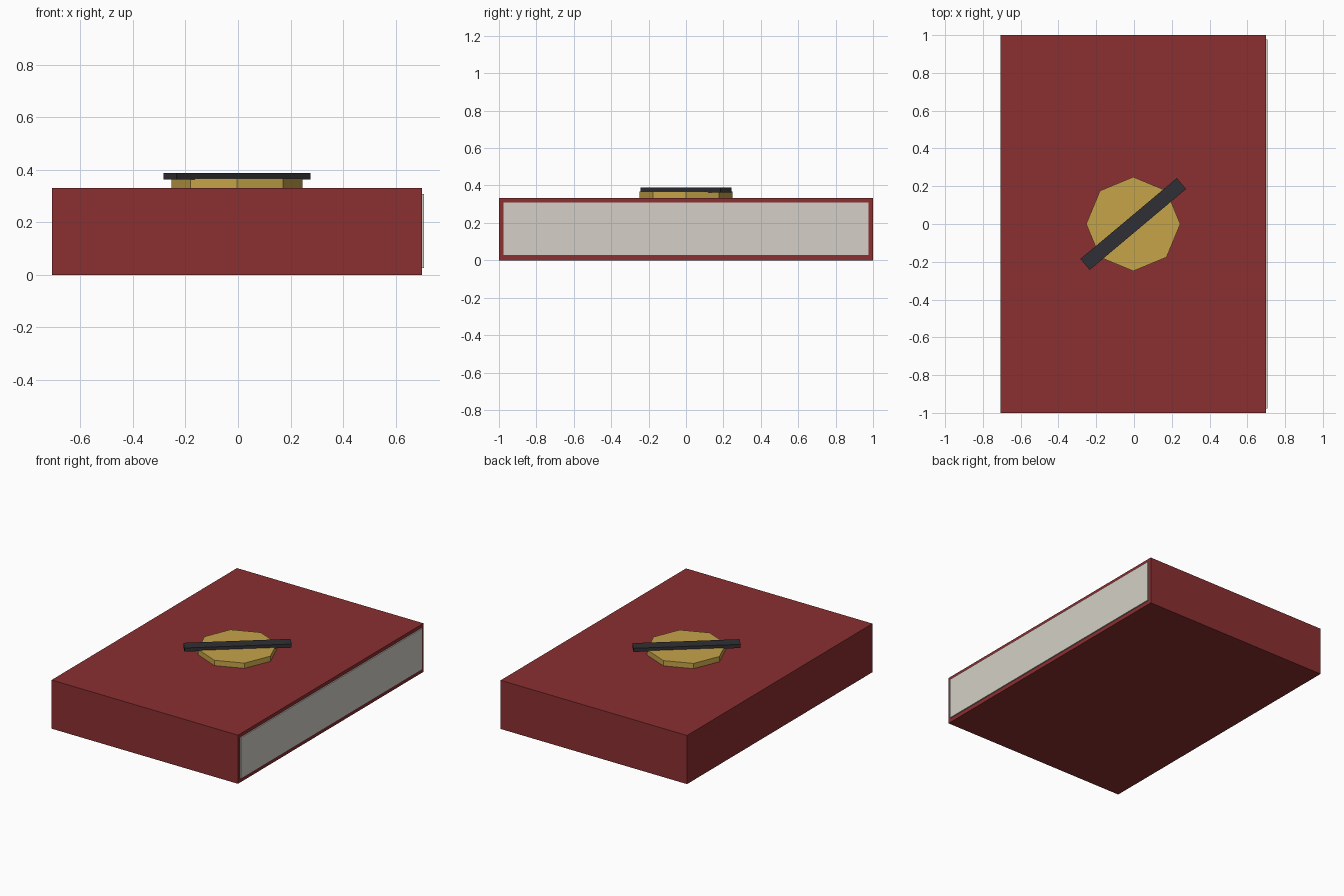
import bpy
from math import radians

if "Cube" in bpy.data.objects:
    bpy.data.objects.remove(bpy.data.objects["Cube"])


def paint(obj, name, color):
    mat = bpy.data.materials.new(name)
    mat.diffuse_color = (*color, 1)
    mat.use_nodes = True
    mat.node_tree.nodes["Principled BSDF"].inputs["Base Color"].default_value = mat.diffuse_color
    obj.data.materials.append(mat)


def box(name, lo, hi, color, turn=0):
    center = [(a + b) / 2 for a, b in zip(lo, hi)]
    bpy.ops.mesh.primitive_cube_add(size=1, location=center)
    obj = bpy.context.object
    obj.name = name
    obj.scale = [b - a for a, b in zip(lo, hi)]
    obj.rotation_euler.z = turn
    paint(obj, name + "_color", color)
    return obj


CX = -0.004  # middle of the cover

# Closed cover and the page block peeking out of the open edge
box("cover", (-0.708, -1, 0), (0.70, 1, 0.332), (0.26, 0.028, 0.03))
box("pages", (-0.65, -0.977, 0.027), (0.708, 0.977, 0.308), (0.66, 0.63, 0.57))

# Eight-sided emblem plate
bpy.ops.mesh.primitive_cylinder_add(vertices=8, radius=0.249, depth=0.048,
                                    location=(CX, 0, 0.344))
plate = bpy.context.object
plate.name = "emblem_plate"
paint(plate, "brass", (0.56, 0.37, 0.066))

# Diagonal bar across the emblem
box("emblem_bar", (CX - 0.333, -0.038, 0.363), (CX + 0.333, 0.038, 0.388),
    (0.03, 0.03, 0.035), radians(40))
